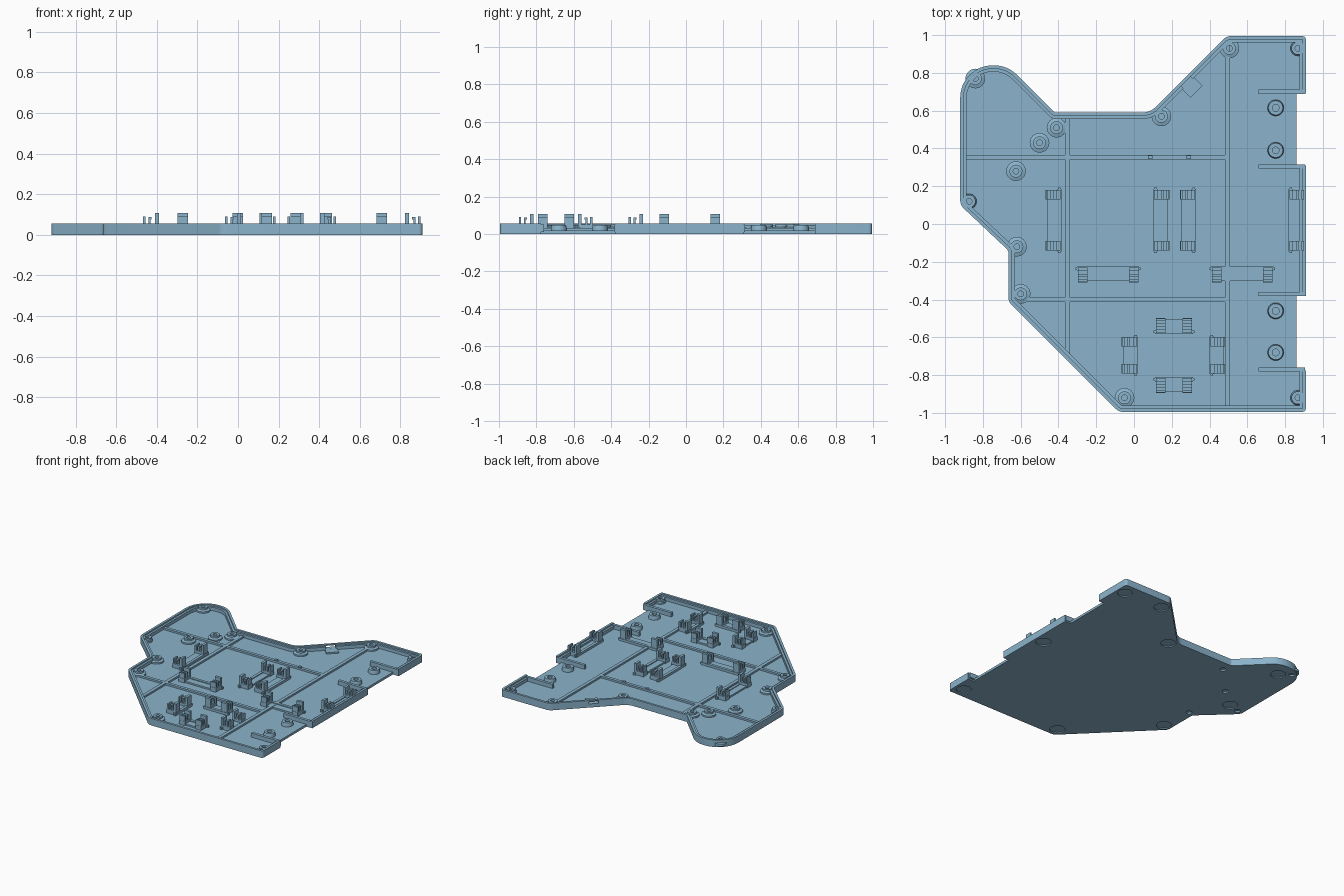
import bpy, bmesh, math
from mathutils import Vector, Matrix

if "Cube" in bpy.data.objects:
    bpy.data.objects.remove(bpy.data.objects["Cube"])

mat = bpy.data.materials.new("dusty blue plastic")
mat.diffuse_color = (0.258, 0.456, 0.604, 1)
mat.use_nodes = True
mat.node_tree.nodes["Principled BSDF"].inputs["Base Color"].default_value = mat.diffuse_color
FLOOR, WALL = 0.018, 0.055


def finish(bm, name, smooth=False):
    bmesh.ops.recalc_face_normals(bm, faces=bm.faces)
    me = bpy.data.meshes.new(name)
    bm.to_mesh(me)
    bm.free()
    ob = bpy.data.objects.new(name, me)
    bpy.context.collection.objects.link(ob)
    me.materials.append(mat)
    if smooth:
        bpy.context.view_layer.objects.active = ob
        ob.select_set(True)
        bpy.ops.object.shade_smooth_by_angle(angle=math.radians(30))
        ob.select_set(False)
    return ob


def add_box(bm, x0, x1, y0, y1, z0, z1, m=Matrix()):
    v = bmesh.ops.create_cube(bm, size=1)["verts"]
    for p in v:
        p.co = m @ Vector(((x0 + x1) / 2 + p.co.x * (x1 - x0),
                           (y0 + y1) / 2 + p.co.y * (y1 - y0),
                           (z0 + z1) / 2 + p.co.z * (z1 - z0)))


def add_lathe(bm, cx, cy, profile, n=24):
    """Closed (radius, z) profile revolved about a vertical axis."""
    rings = [[bm.verts.new((cx + r * math.cos(2 * math.pi * i / n),
                            cy + r * math.sin(2 * math.pi * i / n), z))
              for i in range(n)] for r, z in profile]
    for a, b in zip(rings, rings[1:]):
        for i in range(n):
            j = (i + 1) % n
            bm.faces.new((a[i], a[j], b[j], b[i]))
    bm.faces.new(rings[0])
    bm.faces.new(rings[-1])


def rounded(corners, steps=8):
    """Corner list (x, y, radius) to a point list; ends stay sharp."""
    out = []
    for i, (x, y, r) in enumerate(corners):
        p = Vector((x, y))
        if r == 0 or i in (0, len(corners) - 1):
            out.append(p)
            continue
        a = (Vector(corners[i - 1][:2]) - p).normalized()
        b = (Vector(corners[i + 1][:2]) - p).normalized()
        half = a.angle(b) / 2
        c = p + (a + b).normalized() * (r / math.sin(half))
        s, e = p + a * (r / math.tan(half)) - c, p + b * (r / math.tan(half)) - c
        turn = s.angle_signed(e)
        for k in range(steps + 1):
            out.append(c + Matrix.Rotation(-turn * k / steps, 2) @ s)
    return out


def add_strip(bm, path, t0, t1, z0, z1):
    """Wall along an open path, between two inward offsets."""
    sections = []
    for i, p in enumerate(path):
        ns = []
        if i > 0:
            d = (p - path[i - 1]).normalized()
            ns.append(Vector((-d.y, d.x)))
        if i < len(path) - 1:
            d = (path[i + 1] - p).normalized()
            ns.append(Vector((-d.y, d.x)))
        n = sum(ns, Vector((0, 0))).normalized()
        n /= n.dot(ns[0])
        sections.append([bm.verts.new((*(p + n * t), z))
                         for t, z in ((t0, z0), (t1, z0), (t1, z1), (t0, z1))])
    for a, b in zip(sections, sections[1:]):
        for i in range(4):
            j = (i + 1) % 4
            bm.faces.new((a[i], a[j], b[j], b[i]))
    bm.faces.new(sections[0])
    bm.faces.new(sections[-1])


def cut(ob, cutter):
    cutter.hide_render = True
    cutter.hide_set(True)
    mod = ob.modifiers.new("cut", "BOOLEAN")
    mod.operation, mod.solver, mod.object = "DIFFERENCE", "EXACT", cutter


# Outline, counter-clockwise from the upper right notch to the lower one
edge = rounded([(.91, .69, 0), (.91, .995, .02), (.49, .995, .06), (.085, .59, .1),
                (-.42, .59, .02), (-.67, .84, .17), (-.92, .84, .17), (-.92, .10, .06),
                (-.665, -.14, .03), (-.665, -.41, .05), (-.08, -.995, .06),
                (.91, -.995, .02), (.91, -.775, 0)])
mid_edge = [Vector((.91, -.38)), Vector((.91, .31))]
notch = [(.86, -.775), (.86, -.38), (.91, -.38), (.91, .31), (.86, .31), (.86, .69)]

# Floor plate
bm = bmesh.new()
f = bm.faces.new([bm.verts.new((p[0], p[1], 0)) for p in edge + notch])
up = bmesh.ops.extrude_face_region(bm, geom=[f])["geom"]
bmesh.ops.translate(bm, vec=(0, 0, FLOOR), verts=[v for v in up if isinstance(v, bmesh.types.BMVert)])
floor = finish(bm, "floor_plate")

# Rim with a stepped inner lip
bm = bmesh.new()
for path in (edge, mid_edge):
    add_strip(bm, path, 0, .018, .01, WALL)
rim = finish(bm, "outer_rim", True)
bm = bmesh.new()
for path in (edge, mid_edge):
    add_strip(bm, path, .017, .034, .01, .044)
lip = finish(bm, "inner_lip", True)

# Short walls beside the two side openings
bm = bmesh.new()
for y in (.70, .305, -.37, -.77):
    add_box(bm, .66, .905, y - .011, y + .011, .01, .05)
finish(bm, "opening_walls")

# Stiffening ribs
bm = bmesh.new()
for x0, x1, y0, y1 in ((-.365, -.338, -.69, .57), (.482, .508, -.97, .97),
                       (-.9, .49, .342, .366), (-.63, .49, -.412, -.388)):
    add_box(bm, x0, x1, y0, y1, .01, .032)
for x in (.085, .29):
    add_box(bm, x - .012, x + .012, .345, .363, .03, .04)
finish(bm, "floor_ribs")

# Screw bosses
screws = [(-.41, .51), (-.625, .28), (-.62, -.12), (-.84, .77), (-.873, .12)]
bosses = screws + [(-.50, .43), (-.60, -.37), (-.05, -.92), (.868, -.92),
                   (.145, .57), (.505, .93), (.868, .93)]
bm = bmesh.new()
for i, (x, y) in enumerate(bosses):
    r = .04 if abs(x) > .86 else .052
    hole = 0 if i < 5 else .014
    add_lathe(bm, x, y, [(r, .012), (r, .03), (.034, .036), (.034, .05), (.015, .05), (.015, .02)])
finish(bm, "screw_bosses", True)

# Standoffs next to the side openings
bm = bmesh.new()
for y in (.615, .39, -.46, -.68):
    add_lathe(bm, .75, y, [(.043, .012), (.043, .03), (.038, .048), (.018, .048), (.018, .02)])
finish(bm, "standoffs", True)

# Foot recesses and screw holes in the underside
bm = bmesh.new()
for x, y in ((-.76, .71), (-.78, .15), (.84, .90), (.505, .91), (.134, .545), (.835, -.02),
             (.835, -.915), (-.05, -.92), (-.60, -.38)):
    add_lathe(bm, x, y, [(.055, -.02), (.055, .008)], 32)
cut(floor, finish(bm, "foot_recess_cutter"))
bm = bmesh.new()
for x, y in screws:
    add_lathe(bm, x, y, [(.022, -.03), (.022, .014)])
cut(floor, finish(bm, "screw_hole_cutter"))


# Switch clips: low bed, tall back plate and two fingers at each end
def clip(bm, cx, cy, length, angle):
    m = Matrix.Translation((cx, cy, 0)) @ Matrix.Rotation(math.radians(angle), 4, "Z")
    h = length / 2
    add_box(bm, -h + .055, h - .055, -.034, .022, .01, .03, m)
    add_box(bm, -h + .008, h - .008, .02, .042, .01, .036, m)
    add_box(bm, -h, h, .024, .038, .01, .036, m)
    for s in (-1, 1):
        a, b = sorted((s * (h - .062), s * (h - .012)))
        add_box(bm, a, b, -.042, .03, .01, .05, m)
        add_box(bm, a, b, .018, .038, .01, .106, m)
        add_box(bm, a, b, -.014, -.004, .03, .088, m)
        add_box(bm, a, b, -.04, -.028, .03, .09, m)
        add_box(bm, a, b, -.004, .002, .076, .088, m)


bm = bmesh.new()
for x, angle in ((-.427, -90), (.145, 90), (.285, -90), (.86, 90)):
    clip(bm, x, .02, .345, angle)
for x in (-.137, .573):
    clip(bm, x, -.267, .345, 0)
finish(bm, "large_clips")
bm = bmesh.new()
for x, y, angle in ((.212, -.54, 180), (.212, -.853, 0), (-.023, -.695, -90), (.443, -.695, 90)):
    clip(bm, x, y, .215, angle)
finish(bm, "small_clips")

# Cable port: tilted block behind a slot in the slanted wall
m = Matrix.Translation((.295, .735, 0)) @ Matrix.Rotation(math.radians(45), 4, "Z")
bm = bmesh.new()
add_box(bm, -.045, .045, -.05, .035, .01, .028, m)
finish(bm, "cable_port_block")
bm = bmesh.new()
add_box(bm, -.035, .035, -.02, .12, .0281, .046, m)
slot = finish(bm, "cable_slot_cutter")
cut(rim, slot)
cut(lip, slot)
